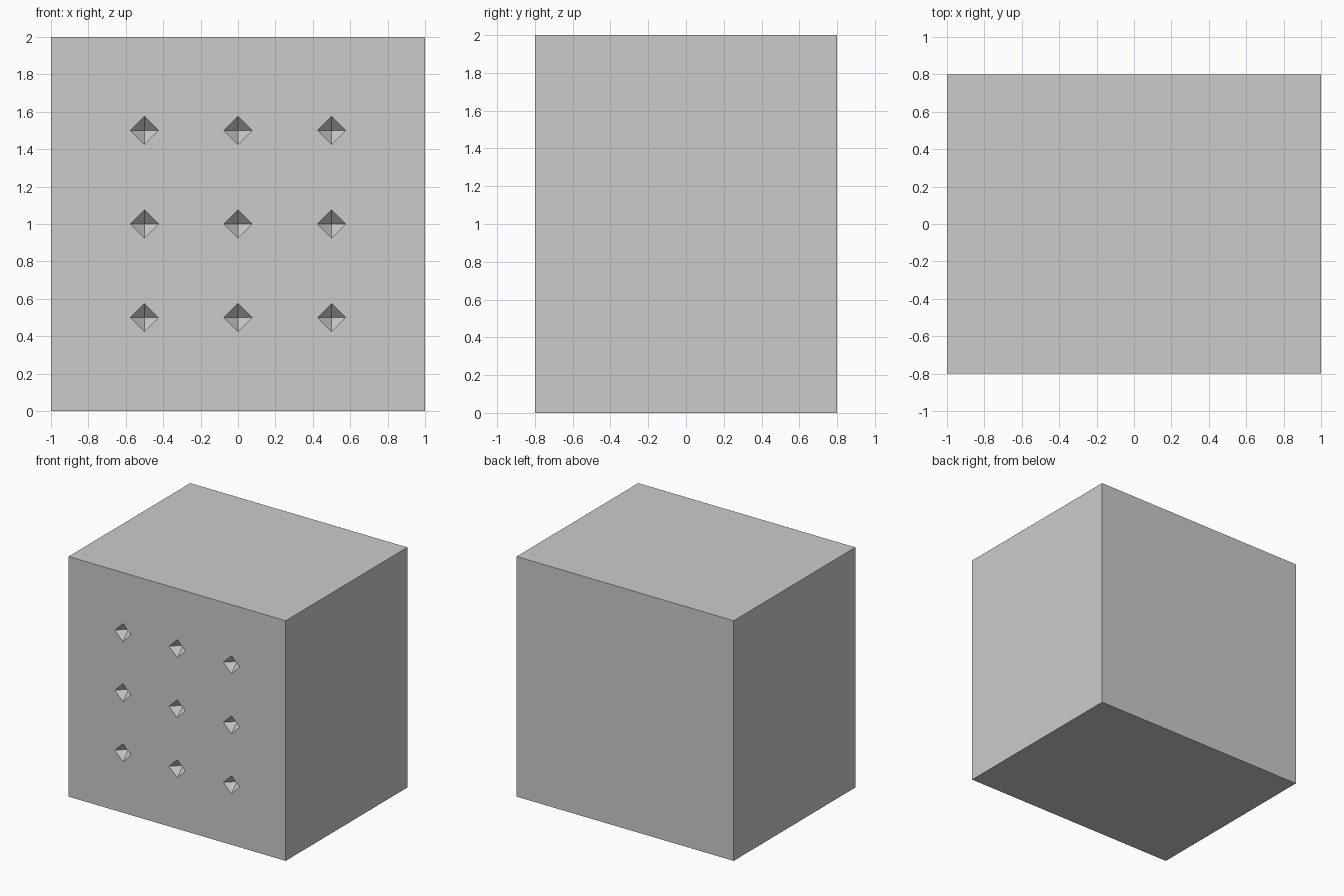
import bpy, bmesh
from mathutils import Matrix, Vector

if "Cube" in bpy.data.objects:
    bpy.data.objects.remove(bpy.data.objects["Cube"])

W, D, H = 2.0, 1.6, 2.0
R = 0.075          # dent radius and depth
PITCH = 0.5        # dent spacing


def make_object(name, bm):
    mesh = bpy.data.meshes.new(name)
    bm.to_mesh(mesh)
    bm.free()
    obj = bpy.data.objects.new(name, mesh)
    bpy.context.collection.objects.link(obj)
    return obj


# Solid block
bm = bmesh.new()
bmesh.ops.create_cube(bm, size=1, matrix=Matrix.Translation((0, 0, H / 2))
                      @ Matrix.Diagonal((W, D, H, 1)))
block = make_object("block", bm)

# Octahedra in a 3 x 3 grid, half sunk into the front face
bm = bmesh.new()
for row in (-1, 0, 1):
    for col in (-1, 0, 1):
        c = Vector((col * PITCH, -D / 2, H / 2 + row * PITCH))
        tips = {k: bm.verts.new(c + Vector(k) * R) for k in
                ((1, 0, 0), (-1, 0, 0), (0, 1, 0), (0, -1, 0), (0, 0, 1), (0, 0, -1))}
        for x in (-1, 1):
            for y in (-1, 1):
                for z in (-1, 1):
                    tri = [tips[(x, 0, 0)], tips[(0, y, 0)], tips[(0, 0, z)]]
                    bm.faces.new(tri if x * y * z > 0 else tri[::-1])
cutter = make_object("dent_cutter", bm)
cutter.hide_render = True
cutter.hide_set(True)

# Carve the pyramid dents
cut = block.modifiers.new("dents", 'BOOLEAN')
cut.operation = 'DIFFERENCE'
cut.solver = 'EXACT'
cut.object = cutter
